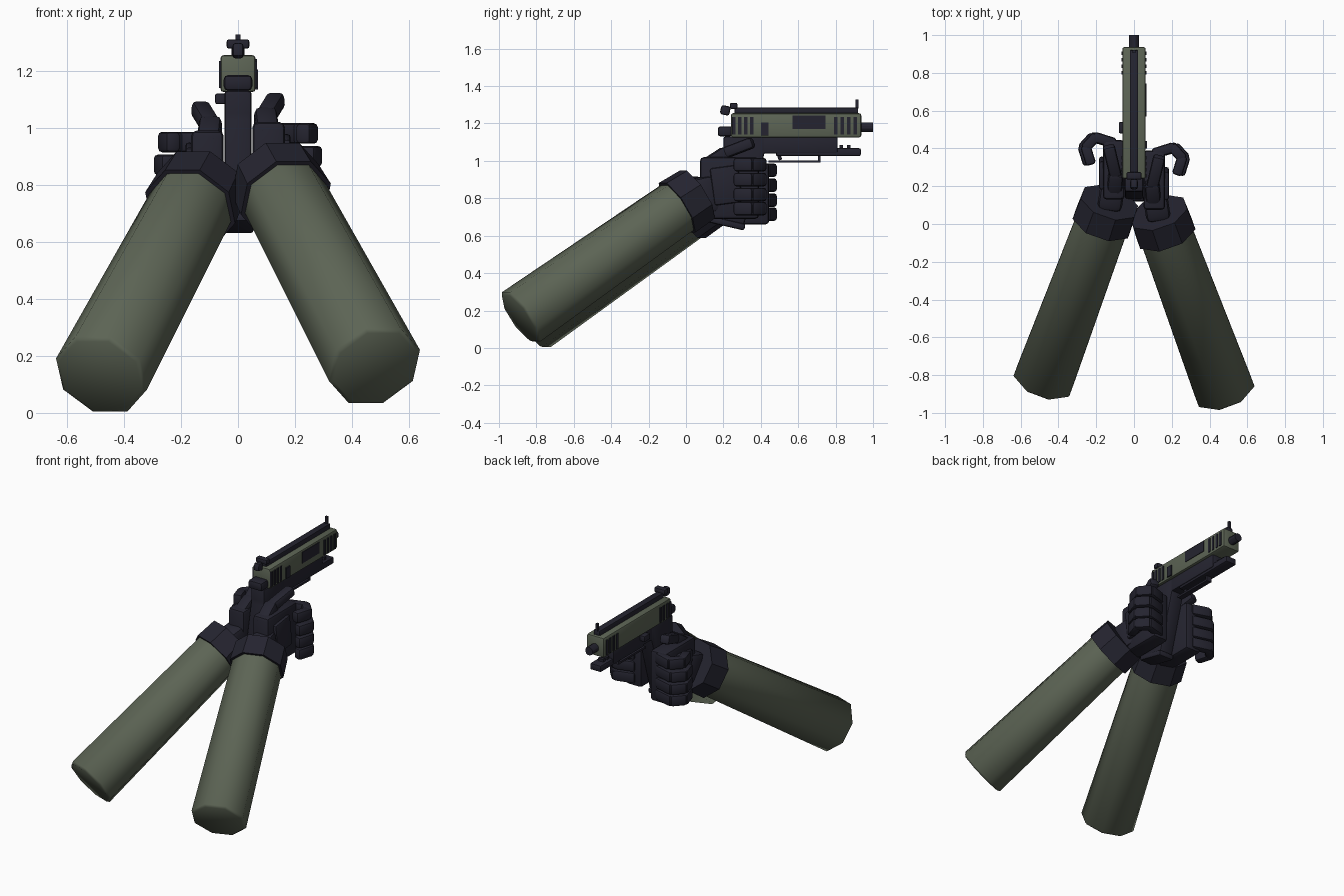
import bpy, bmesh, math
from mathutils import Vector, Matrix

if "Cube" in bpy.data.objects:
    bpy.data.objects.remove(bpy.data.objects["Cube"])


def material(name, rgb):
    m = bpy.data.materials.new(name)
    m.diffuse_color = (*rgb, 1)
    m.use_nodes = True
    m.node_tree.nodes["Principled BSDF"].inputs["Base Color"].default_value = m.diffuse_color
    return m


GREEN = material("olive_green", (0.108, 0.128, 0.090))
DARK = material("dark_navy", (0.018, 0.0175, 0.029))


def finish(bm, name, mat, bevel=0.0, smooth=30):
    bmesh.ops.recalc_face_normals(bm, faces=bm.faces)
    if bevel:
        bmesh.ops.bevel(bm, geom=bm.edges[:], offset=bevel, segments=2,
                        affect='EDGES', profile=0.5, clamp_overlap=True)
    me = bpy.data.meshes.new(name)
    bm.to_mesh(me)
    bm.free()
    me.materials.append(mat)
    ob = bpy.data.objects.new(name, me)
    bpy.context.collection.objects.link(ob)
    bpy.ops.object.select_all(action='DESELECT')
    ob.select_set(True)
    bpy.context.view_layer.objects.active = ob
    bpy.ops.object.shade_smooth_by_angle(angle=math.radians(smooth))
    return ob


def box(name, x, y, z, mat=DARK, bevel=0.0):
    """Box from (min, max) ranges."""
    bm = bmesh.new()
    size = Matrix.Diagonal((x[1] - x[0], y[1] - y[0], z[1] - z[0], 1))
    mid = Matrix.Translation((sum(x) / 2, sum(y) / 2, sum(z) / 2))
    bmesh.ops.create_cube(bm, size=1, matrix=mid @ size)
    return finish(bm, name, mat, bevel)


def bar(name, a, b, w, h, bevel=0.015, mat=DARK):
    """Rounded box running from a to b."""
    a, b = Vector(a), Vector(b)
    bm = bmesh.new()
    rot = (b - a).to_track_quat('Y', 'Z').to_matrix().to_4x4()
    m = Matrix.Translation((a + b) / 2) @ rot @ Matrix.Diagonal((w, (b - a).length, h, 1))
    bmesh.ops.create_cube(bm, size=1, matrix=m)
    return finish(bm, name, mat, bevel)


def tube(name, rings, sides, mat, smooth=30):
    """Closed loft through (centre, radius) rings, flat side down."""
    bm = bmesh.new()
    axis = (Vector(rings[-1][0]) - Vector(rings[0][0])).normalized()
    u = axis.cross(Vector((0, 0, 1))).normalized()
    v = u.cross(axis)
    loops = []
    for c, r in rings:
        angs = [math.tau * (k + 0.5) / sides for k in range(sides)]
        loops.append([bm.verts.new(Vector(c) + r * (math.cos(t) * u + math.sin(t) * v)) for t in angs])
    for p, q in zip(loops, loops[1:]):
        for k in range(sides):
            j = (k + 1) % sides
            bm.faces.new((p[k], p[j], q[j], q[k]))
    bm.faces.new(loops[0])
    bm.faces.new(loops[-1])
    return finish(bm, name, mat, 0, smooth)


def prism(name, profile, half, mat=DARK, bevel=0.0):
    """Side profile (y, z) extruded across x."""
    bm = bmesh.new()
    f = bm.faces.new([bm.verts.new((-half, y, z)) for y, z in profile])
    ext = bmesh.ops.extrude_face_region(bm, geom=[f])
    bmesh.ops.translate(bm, vec=(2 * half, 0, 0),
                        verts=[g for g in ext['geom'] if isinstance(g, bmesh.types.BMVert)])
    return finish(bm, name, mat, bevel)


# Arms and hands: the left set is mirrored and sits further forward and lower
for side, s, oy, oz in (("right", 1, 0, 0), ("left", -1, 0.055, -0.03)):
    def P(x, y, z):
        return Vector((s * x, y + oy, z + oz))
    elbow, wrist, cuff_end = P(0.482, -0.89, 0.16), P(0.165, -0.04, 0.755), P(0.13, 0.06, 0.82)
    axis = (wrist - elbow).normalized()
    tube(side + "_sleeve", [(elbow, 0.155), (elbow + axis * 0.012, 0.17), (wrist, 0.152)], 8, GREEN, 60)
    tube(side + "_cuff", [(wrist - axis * 0.01, 0.168), (cuff_end, 0.162)], 8, DARK)
    # palm with heel
    lo, hi = P(0.05, 0.075, 0.69), P(0.165, 0.39, 1.02)
    box(side + "_palm", sorted((lo.x, hi.x)), (lo.y, hi.y), (lo.z, hi.z), DARK, 0.02)
    bar(side + "_palm_heel", P(0.13, 0.03, 0.80), P(0.11, 0.16, 0.83), 0.13, 0.2, 0.03)
    bar(side + "_back_plate", P(0.17, 0.14, 0.86), P(0.17, 0.29, 0.88), 0.03, 0.2, 0.012)
    # four curled fingers, three joints each
    for i, z in enumerate((0.98, 0.90, 0.82, 0.745)):
        out = 0.0 if i == 0 else 0.015
        pts = [P(0.11, 0.375, z), P(0.205 + out, 0.405, z), P(0.255 + out, 0.35, z), P(0.23 + out, 0.27, z)]
        for j in range(3):
            d = (pts[j + 1] - pts[j]).normalized() * 0.012
            bar(f"{side}_finger_{i + 1}_{j + 1}", pts[j] - d, pts[j + 1] + d, 0.055, 0.072)
    # thumb
    t = [P(0.105, 0.09, 0.96), P(0.095, 0.22, 1.045), P(0.135, 0.36, 1.10)]
    bar(side + "_thumb_base", t[0], t[1], 0.08, 0.08, 0.02)
    bar(side + "_thumb_tip", t[1] - Vector((0, 0.03, 0.01)), t[2], 0.065, 0.06, 0.017)

# Grip and magazine base
prism("grip", [(0.13, 0.69), (0.31, 0.66), (0.42, 1.04), (0.42, 1.13), (0.2, 1.13), (0.2, 1.04)], 0.048, DARK, 0.012)
bar("magazine_base", (0, 0.12, 0.69), (0, 0.315, 0.645), 0.11, 0.036, 0.012)
box("tang", (-0.05, 0.05), (0.17, 0.25), (1.13, 1.185), DARK, 0.015)

# Frame and accessory rail
box("frame", (-0.045, 0.045), (0.3, 0.81), (1.04, 1.13), DARK, 0.008)
box("accessory_rail", (-0.04, 0.04), (0.48, 0.935), (1.025, 1.068), DARK, 0.01)
for y in (0.83, 0.87):
    box("rail_stud", (-0.02, 0.02), (y - 0.01, y + 0.01), (1.06, 1.085))

# Trigger and guard
box("guard_bottom", (-0.018, 0.018), (0.44, 0.72), (0.99, 1.003))
box("guard_front", (-0.018, 0.018), (0.706, 0.72), (0.99, 1.04))
bar("trigger", (0, 0.49, 1.05), (0, 0.505, 1.005), 0.02, 0.02, 0.004)

# Slide with serrations, ejection port and barrel
box("slide", (-0.062, 0.062), (0.24, 0.937), (1.125, 1.255), GREEN, 0.012)
for y in (0.255, 0.287, 0.319, 0.351, 0.8, 0.835, 0.87, 0.905):
    for s in (-1, 1):
        box("slide_serration", sorted((s * 0.055, s * 0.067)), (y - 0.009, y + 0.009), (1.14, 1.235))
box("ejection_port", (0.03, 0.066), (0.57, 0.745), (1.17, 1.242))
box("slide_stop", (0.05, 0.07), (0.4, 0.44), (1.135, 1.205))
box("release_button", (-0.08, -0.04), (0.48, 0.54), (1.083, 1.12), DARK, 0.006)
tube("barrel", [((0, 0.9, 1.18), 0.027), ((0, 1.0, 1.18), 0.027)], 12, DARK)

# Top rib and sights
box("top_rib", (-0.022, 0.022), (0.26, 0.92), (1.25, 1.285), DARK, 0.005)
box("front_sight", (-0.008, 0.008), (0.905, 0.922), (1.28, 1.328))
box("rear_sight", (-0.04, 0.04), (0.235, 0.275), (1.278, 1.31), DARK, 0.008)
bar("hammer", (0, 0.185, 1.275), (0, 0.235, 1.265), 0.04, 0.05, 0.012)
